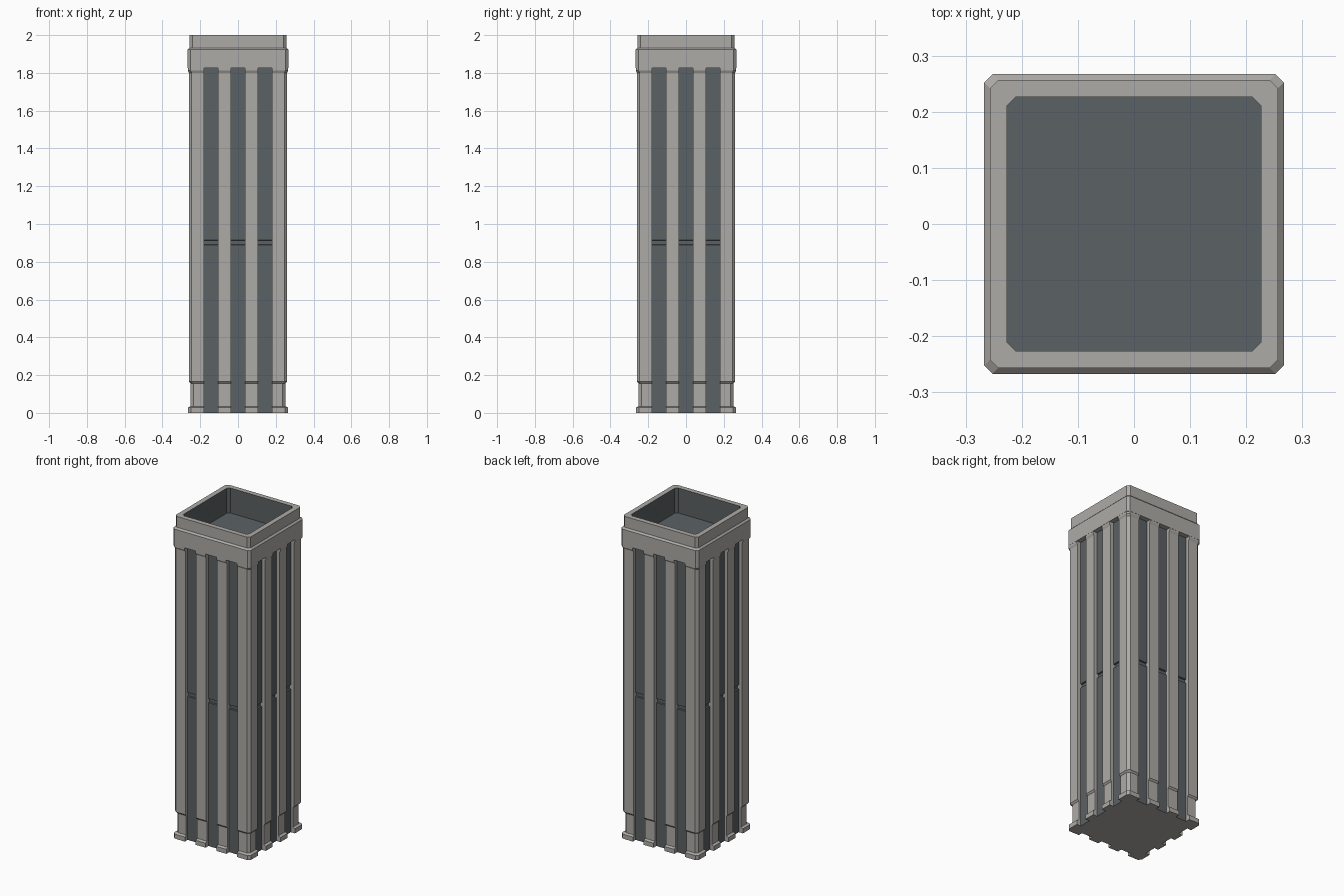
import bpy
import bmesh
from mathutils import Matrix

cube = bpy.data.objects.get("Cube")
if cube:
    bpy.data.objects.remove(cube, do_unlink=True)


def material(name, rgb):
    mat = bpy.data.materials.new(name)
    mat.use_nodes = True
    mat.diffuse_color = (*rgb, 1)
    mat.node_tree.nodes["Principled BSDF"].inputs["Base Color"].default_value = (*rgb, 1)
    return mat


STONE = material("warm grey stone", (0.42, 0.41, 0.385))
GLASS = material("dark slate glass", (0.105, 0.12, 0.127))
CHAMFER = 0.015
GROOVES = [(-0.18, -0.105), (-0.0375, 0.0375), (0.105, 0.18)]


def square_ring(half, back=None):
    """Chamfered square outline, counter-clockwise, with grooves cut in to 'back'."""
    side = [(-half + CHAMFER, -half)]
    if back is not None:
        for a, b in GROOVES:
            side += [(a, -half), (a, -back), (b, -back), (b, -half)]
    side.append((half - CHAMFER, -half))
    ring = []
    for _ in range(4):
        ring += side
        side = [(-y, x) for x, y in side]
    return ring


def loft(name, levels, is_dark, dark_top=False):
    """Join outlines (z, ring) into a closed solid; is_dark picks the glass faces."""
    bm = bmesh.new()
    rings = [[bm.verts.new((x, y, z)) for x, y in ring] for z, ring in levels]
    count = len(rings[0])
    bm.faces.new(rings[0][::-1])
    for level, (low, high) in enumerate(zip(rings, rings[1:])):
        for i in range(count):
            j = (i + 1) % count
            face = bm.faces.new((low[i], low[j], high[j], high[i]))
            face.material_index = int(is_dark(level, i))
    bm.faces.new(rings[-1]).material_index = int(dark_top)
    mesh = bpy.data.meshes.new(name)
    bm.to_mesh(mesh)
    bm.free()
    mesh.materials.append(STONE)
    mesh.materials.append(GLASS)
    obj = bpy.data.objects.new(name, mesh)
    bpy.context.collection.objects.link(obj)
    return obj


# Shaft: stone piers with recessed window strips and a seam at mid height
BACK, SEAM = 0.237, 0.228
shaft_levels = [
    (0.0, 0.265, BACK), (0.028, 0.265, BACK), (0.035, 0.251, BACK),
    (0.155, 0.251, BACK), (0.165, 0.26, BACK),
    (0.89, 0.26, BACK), (0.892, 0.26, SEAM), (0.913, 0.26, SEAM), (0.915, 0.26, BACK),
    (1.80, 0.26, BACK), (1.812, 0.266, BACK), (1.825, 0.266, BACK),
]
per_side = 2 + 4 * len(GROOVES)
loft("shaft", [(z, square_ring(h, g)) for z, h, g in shaft_levels],
     lambda level, i: i % per_side in (2, 6, 10))

# Crown: collar band, parapet, and sunken dark roof well
crown_levels = [(1.825, 0.267), (1.923, 0.267), (1.933, 0.257),
                (2.0, 0.257), (2.0, 0.226), (1.845, 0.226)]
loft("crown", [(z, square_ring(h)) for z, h in crown_levels],
     lambda level, i: level == 4, dark_top=True)
